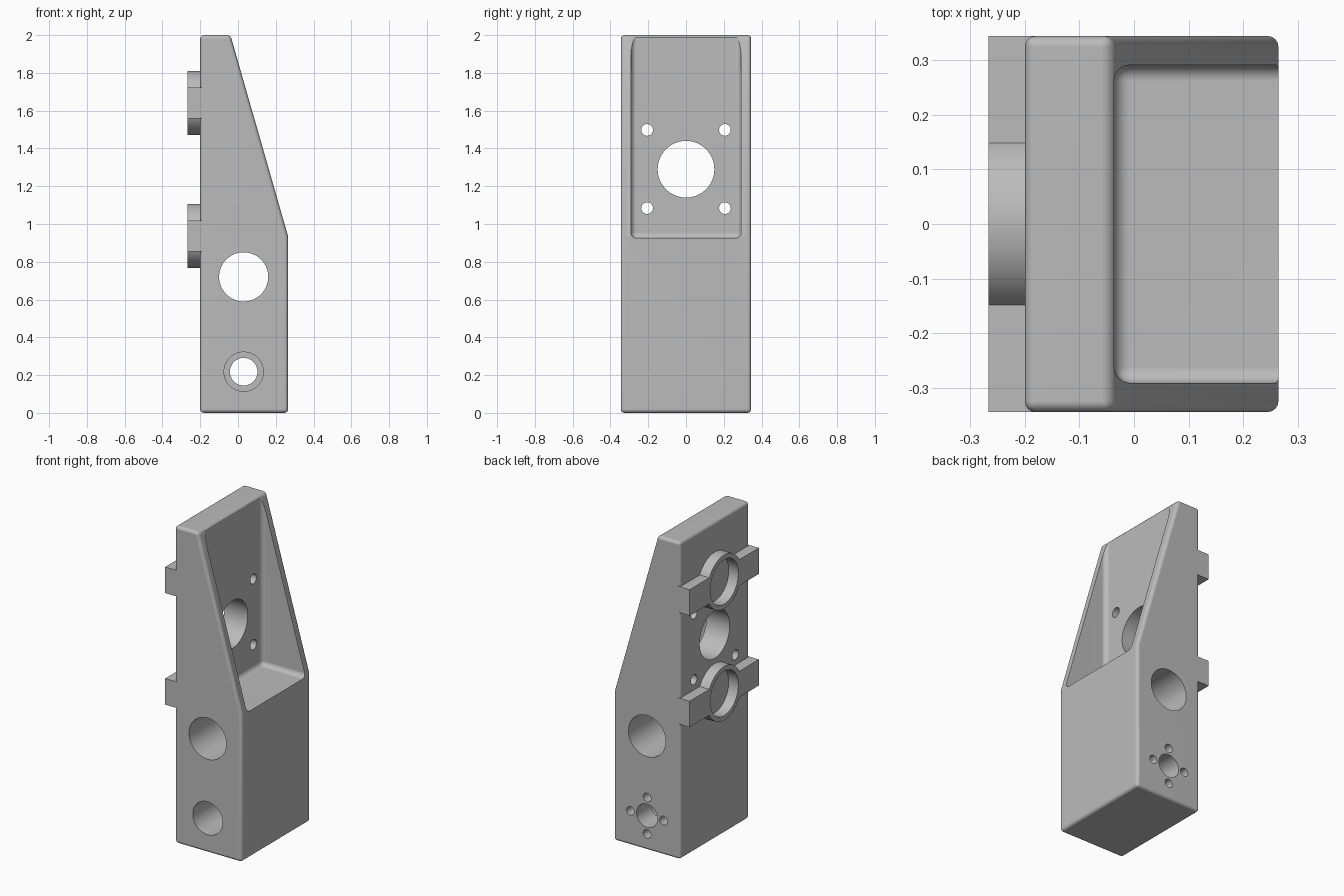
import bpy
import bmesh
import math
from mathutils import Matrix, Vector

if "Cube" in bpy.data.objects:
    bpy.data.objects.remove(bpy.data.objects["Cube"], do_unlink=True)

grey = bpy.data.materials.new("plain grey")
grey.use_nodes = True
COLOUR = (0.5, 0.5, 0.5, 1)
grey.diffuse_color = COLOUR
grey.node_tree.nodes["Principled BSDF"].inputs["Base Color"].default_value = COLOUR


def make(name, bm):
    bmesh.ops.recalc_face_normals(bm, faces=bm.faces)
    mesh = bpy.data.meshes.new(name)
    bm.to_mesh(mesh)
    bm.free()
    mesh.materials.append(grey)
    ob = bpy.data.objects.new(name, mesh)
    bpy.context.collection.objects.link(ob)
    return ob


def activate(ob):
    bpy.ops.object.select_all(action='DESELECT')
    ob.select_set(True)
    bpy.context.view_layer.objects.active = ob


def box(name, lo, hi):
    lo, hi = Vector(lo), Vector(hi)
    bm = bmesh.new()
    bmesh.ops.create_cube(bm, size=1, matrix=Matrix.Translation((lo + hi) / 2)
                          @ Matrix.Diagonal((hi - lo).to_4d()))
    return make(name, bm)


def rod(name, axis, centre, radius, length, sides=64):
    turn = Matrix.Rotation(math.pi / 2, 4, 'Y' if axis == 'X' else 'X')
    bm = bmesh.new()
    bmesh.ops.create_cone(bm, cap_ends=True, segments=sides, radius1=radius,
                          radius2=radius, depth=length,
                          matrix=Matrix.Translation(centre) @ turn)
    return make(name, bm)


def bevel(ob, width):
    activate(ob)
    mod = ob.modifiers.new("rounding", 'BEVEL')
    mod.width, mod.segments = width, 4
    mod.limit_method, mod.angle_limit = 'ANGLE', math.radians(30)
    bpy.ops.object.modifier_apply(modifier=mod.name)


def cut(ob, cutter):
    activate(ob)
    mod = ob.modifiers.new("cut", 'BOOLEAN')
    mod.operation, mod.solver, mod.object = 'DIFFERENCE', 'EXACT', cutter
    bpy.ops.object.modifier_apply(modifier=mod.name)
    bpy.data.objects.remove(cutter, do_unlink=True)


def finish(ob):
    activate(ob)
    bpy.ops.object.shade_smooth_by_angle(angle=math.radians(30))
    mod = ob.modifiers.new("flat face normals", 'WEIGHTED_NORMAL')
    mod.keep_sharp = True


# Body: side profile with a sloping upper front, extruded across the width
HALF = 0.345
BACK, FRONT = -0.2, 0.265
profile = [(BACK, 0), (FRONT, 0), (FRONT, 0.935), (-0.04, 2), (BACK, 2)]
bm = bmesh.new()
face = bm.faces.new([bm.verts.new((x, -HALF, z)) for x, z in profile])
side = bmesh.ops.extrude_face_region(bm, geom=[face])
bmesh.ops.translate(bm, vec=(0, 2 * HALF, 0),
                    verts=[g for g in side["geom"] if isinstance(g, bmesh.types.BMVert)])
body = make("body", bm)
bevel(body, 0.02)

# Open pocket behind the slope
pocket = box("pocket_cutter", (-0.037, -0.292, 0.925), (0.6, 0.292, 2.4))
bevel(pocket, 0.03)
cut(body, pocket)

# Mounting holes through the pocket wall
cut(body, rod("centre_cutter", 'X', (-0.1, 0, 1.29), 0.15, 0.4))
for y in (-0.206, 0.206):
    for z in (1.084, 1.498):
        cut(body, rod("screw_cutter", 'X', (-0.1, y, z), 0.031, 0.4, 32))

# Cross holes: a plain bore, and a stepped bore with four blind screw holes
AXLE = Vector((0.03, 0, 0.218))
cut(body, rod("bore_cutter", 'Y', (0.03, 0, 0.72), 0.13, 1))
cut(body, rod("axle_cutter", 'Y', AXLE, 0.073, 1))
cut(body, rod("recess_cutter", 'Y', AXLE + Vector((0, -0.4, 0)), 0.104, 1.2))
for i in range(4):
    a = i * math.pi / 2
    spot = AXLE + Vector((0.115 * math.cos(a), HALF, 0.115 * math.sin(a)))
    cut(body, rod("blind_cutter", 'Y', spot, 0.027, 0.2, 32))
finish(body)

# Two rear clips: a ring with a bar on each side
REAR = -0.267
for label, z in (("upper", 1.64), ("lower", 0.937)):
    ring = rod(label + "_ring", 'X', ((REAR - 0.19) / 2, 0, z), 0.17, -0.19 - REAR)
    cut(ring, rod("ring_cutter", 'X', (REAR, 0, z), 0.14, 0.5))
    finish(ring)
    for name, s in (("left", 1), ("right", -1)):
        # The model's front is -y, so its bars sit at either end of y
        ends = sorted((s * 0.146, s * HALF))
        end = "back" if s > 0 else "front"
        box(f"{label}_{end}_bar", (REAR, ends[0], z - 0.082), (-0.18, ends[1], z + 0.082))
